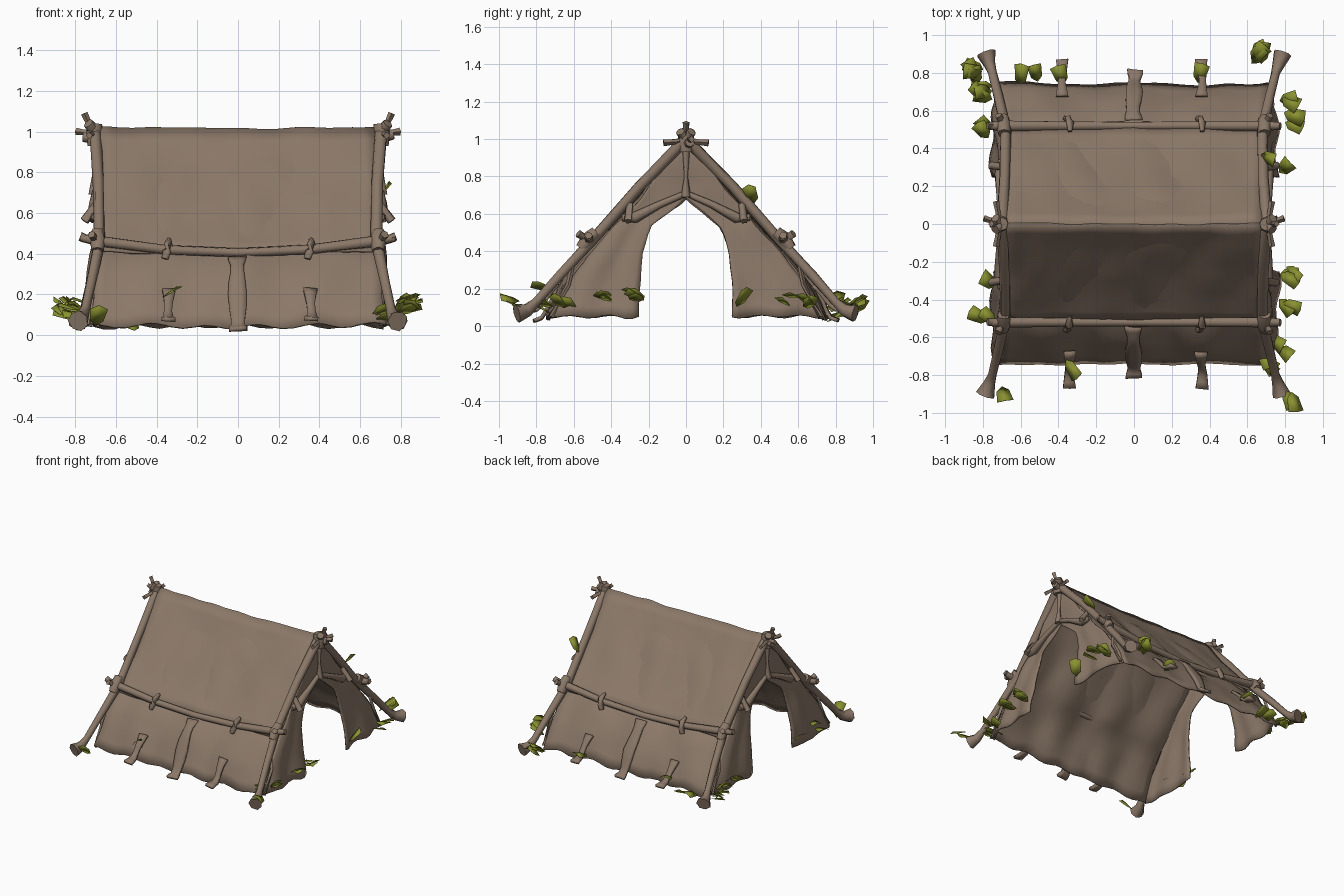
import bpy, bmesh, math, random
from mathutils import Vector, Matrix, noise

if "Cube" in bpy.data.objects:
    bpy.data.objects.remove(bpy.data.objects["Cube"])

random.seed(4)


def material(name, rgb):
    m = bpy.data.materials.new(name)
    m.diffuse_color = (*rgb, 1)
    m.use_nodes = True
    m.node_tree.nodes["Principled BSDF"].inputs["Base Color"].default_value = m.diffuse_color
    return m


BROWN = material("weathered_brown", (0.26, 0.19, 0.14))
GREEN = material("leaf_green", (0.25, 0.28, 0.03))


def finish(name, bm, mat, thick=0, angle=40):
    bmesh.ops.recalc_face_normals(bm, faces=bm.faces)
    me = bpy.data.meshes.new(name)
    bm.to_mesh(me)
    bm.free()
    me.materials.append(mat)
    me.shade_smooth()
    me.set_sharp_from_angle(angle=math.radians(angle))
    ob = bpy.data.objects.new(name, me)
    bpy.context.collection.objects.link(ob)
    if thick:
        mod = ob.modifiers.new("thickness", 'SOLIDIFY')
        mod.thickness = thick
        mod.offset = 0
    return ob


def lerp_path(pts, t):
    """Point at fraction t along a list of evenly weighted points."""
    f = min(max(t, 0), 1) * (len(pts) - 1)
    i = min(int(f), len(pts) - 2)
    return Vector(pts[i]).lerp(Vector(pts[i + 1]), f - i)


def wobble(p, amount, freq=6):
    return noise.noise_vector(Vector(p) * freq) * amount


def sheet(name, func, nu, nv, thick=0.012, rough=0.016):
    """Cloth grid: func(u, v) gives the position."""
    bm = bmesh.new()
    grid = []
    for i in range(nu + 1):
        row = []
        for j in range(nv + 1):
            p = Vector(func(i / nu, j / nv))
            row.append(bm.verts.new(p + wobble(p, rough)))
        grid.append(row)
    for i in range(nu):
        for j in range(nv):
            bm.faces.new((grid[i][j], grid[i + 1][j], grid[i + 1][j + 1], grid[i][j + 1]))
    bmesh.ops.remove_doubles(bm, verts=bm.verts, dist=0.0005)
    return finish(name, bm, BROWN, thick, 50)


def stick(name, pts, radii, sides=7):
    """Rough branch swept through the points."""
    bm = bmesh.new()
    pts = [Vector(p) for p in pts]
    rings = []
    for i, p in enumerate(pts):
        d = (pts[min(i + 1, len(pts) - 1)] - pts[max(i - 1, 0)]).normalized()
        ref = Vector((0, 0, 1)) if abs(d.z) < 0.9 else Vector((1, 0, 0))
        a = d.cross(ref).normalized()
        b = d.cross(a)
        ring = []
        for k in range(sides):
            t = math.tau * k / sides
            r = radii[i] * random.uniform(0.92, 1.08)
            ring.append(bm.verts.new(p + a * r * math.cos(t) + b * r * math.sin(t)))
        rings.append(ring)
    for q, r in zip(rings, rings[1:]):
        for k in range(sides):
            n = (k + 1) % sides
            bm.faces.new((q[k], q[n], r[n], r[k]))
    bm.faces.new(rings[0])
    bm.faces.new(rings[-1])
    return finish(name, bm, BROWN, 0, 75)


# inner cloth runs under the roof, out below the rail and down to the hem
INNER = [(0, .01, .965), (0, .16, .80), (0, .31, .615), (0, .46, .43),
         (0, .57, .34), (0, .66, .20), (0, .74, .045)]
# heights with door-side y and roof-side y of each end wall
WALL = [(.05, .25, .73), (.20, .25, .66), (.40, .23, .50), (.53, .19, .385),
        (.60, .10, .325), (.67, 0, .265), (.80, 0, .155), (.97, 0, .005)]

for s, side in ((-1, "front"), (1, "back")):
    # upper roof cloth
    def roof(u, v, s=s):
        x = -.68 + 1.36 * u
        sag = .008 * math.sin(math.pi * u)
        bow = .018 * math.sin(math.pi * v) * math.sin(math.pi * u)
        fold = .006 * math.sin(x * 14 + v * 4) * math.sin(math.pi * v)
        return (x, s * (.52 * v - bow + fold), 1.02 - .61 * v - sag - bow + fold)
    sheet(side + "_roof_cloth", roof, 24, 10, rough=0.012)

    # inner cloth and skirt with ragged hem
    def skirt(u, v, s=s):
        p = lerp_path(INNER, v)
        x = (-.68 + 1.36 * u) * (1 + .06 * v * v)
        fold = .014 * math.sin(x * 15 + 2 * v) * math.sin(math.pi * v)
        hem = max(0, v - .6) * .03 * math.sin(x * 23 + s)
        return (x, s * (p.y + fold), p.z + hem + fold * .6)
    sheet(side + "_skirt_cloth", skirt, 26, 14, rough=0.018)

    # side rail, sagging in the middle
    rail = [(x, s * .52, .405 + .06 * (x / .7) ** 2) for x in (-.77, -.68, -.35, 0, .35, .68, .77)]
    stick(side + "_side_rail", rail, [.02, .028, .024, .022, .024, .028, .02])

    # ties around the side rail
    for x in (-.34, .36):
        stick(side + "_rail_tie", [(x, s * .49, .47), (x, s * .54, .45), (x - .01, s * .555, .41),
                                   (x - .02, s * .56, .375)], [.012, .022, .022, .018], 5)

    # central hem strap, crumpled and pinched at intervals
    def strap(u, v, s=s):
        p = lerp_path([(0, .55, .38), (0, .605, .33), (0, .69, .20), (0, .765, .05), (0, .82, .03)], v)
        return ((u - .5) * (.075 + .014 * math.cos(v * 13)), s * p.y, p.z)
    sheet(side + "_centre_strap", strap, 3, 10, .02, .016)

    # hem straps with flared pegged ends
    for x in (-.34 if s < 0 else -.38, .36):
        def tab(u, v, s=s, x=x):
            p = lerp_path([(0, .68, .22), (0, .73, .17), (0, .79, .09), (0, .87, .08)], v)
            return (x + (u - .5) * (.035 + .03 * abs(2 * v - 1)), s * p.y, p.z)
        sheet(side + "_hem_tab", tab, 2, 7, .02, .012)

    for e, end in ((-1, "left"), (1, "right")):
        # corner leg pole with flared foot
        stick(f"{side}_{end}_leg_pole",
              [(e * .735, -s * .03, 1.04), (e * .70, 0, 1.0), (e * .685, s * .25, .745),
               (e * .68, s * .50, .46), (e * .72, s * .68, .265), (e * .75, s * .80, .13),
               (e * .765, s * .845, .085), (e * .785, s * .905, .07)],
              [.026, .032, .029, .029, .026, .024, .034, .05])

        # end wall half, beside and above the doorway, rounding into the skirt
        def wall(u, v, s=s, e=e):
            z, a, b = lerp_path(WALL, v)
            low = max(0, 1 - z / .6)
            x = .69 + .02 * low + low * .05 * math.sqrt(max(0, 1 - u ** 3)) + .015 * low * math.sin(u * 11 + s + e)
            return (e * x, s * (a + (b - a) * u), z - .01 * low * math.sin(u * 14))
        sheet(f"{side}_{end}_end_wall", wall, 12, 18, rough=.014)

        # rolled cloth above the doorway
        stick(f"{side}_{end}_door_roll", [(e * .70, 0, .71), (e * .71, s * .14, .65), (e * .71, s * .27, .58),
                                          (e * .70, s * .34, .58)], [.016, .02, .03, .02], 7)

        # binding where leg and rail cross
        c = Vector((e * .69, s * .52, .455))
        stick(f"{side}_{end}_binding", [c + Vector((0, -s * .04, .05)), c + Vector((0, s * .005, .01)),
                                        c + Vector((0, s * .04, -.04))], [.032, .04, .03], 8)
        for d in ((.085, .0, .03), (.03, .055, .04)):
            stick(f"{side}_{end}_binding_end", [c, c + Vector((e * d[0], s * d[1], d[2]))], [.014, .022], 5)
        # loose tie between the lower leg and the cloth
        stick(f"{side}_{end}_lower_tie", [(e * .70, s * .60, .36), (e * .73, s * .63, .22), (e * .73, s * .72, .05)],
              [.012, .014, .012], 4)
        # cloth scrap tied at mid slope
        stick(f"{side}_{end}_wall_tie", [(e * .69, s * .30, .65), (e * .755, s * .31, .56)], [.02, .022], 5)

# ridge pole, gable posts and ridge lashings
stick("ridge_pole", [(-.76, .01, .975), (-.68, 0, .965), (0, 0, .945), (.68, 0, .965), (.76, .02, .985)],
      [.026, .03, .026, .03, .026])
for e, end in ((-1, "left"), (1, "right")):
    stick(end + "_gable_post", [(e * .70, 0, .95), (e * .705, 0, .80), (e * .71, 0, .69)], [.02, .01, .026], 6)
    stick(end + "_ridge_lashing", [(e * .70, 0, 1.04), (e * .705, 0, .99), (e * .705, 0, .93)], [.034, .044, .036], 8)
    c = Vector((e * .71, 0, .99))
    for d in ((.02, .12, -.01), (.02, -.12, -.01), (.085, .03, .01), (.045, .0, .10)):
        v = Vector((e * d[0], d[1], d[2]))
        stick(end + "_lashing_end", [c, c + v * .55, c + v], [.02, .014, .018], 4)

# foliage: x, y, z, number of leaves
SPOTS = [(-.83, .81, .12, 5), (-.82, .70, .12, 4), (-.81, .50, .14, 2), (-.60, .79, .06, 1),
         (-.52, .80, .06, 1), (-.39, .79, .12, 1), (.35, .80, .12, 1), (.68, .90, .12, 4),
         (.83, .67, .13, 2), (.84, .55, .15, 2), (.80, .30, .14, 1), (.71, .35, .69, 1),
         (-.77, -.30, .15, 1), (-.80, -.50, .14, 2), (.82, -.29, .17, 3), (.82, -.42, .14, 2),
         (.78, -.65, .13, 2), (.69, -.74, .09, 3), (.85, -.94, .12, 2), (-.69, -.90, .10, 1),
         (-.33, -.77, .21, 1)]
bm = bmesh.new()
for x, y, z, n in SPOTS:
    for k in range(n):
        spread = .035 if n > 1 else 0
        pos = Vector((x + random.uniform(-spread, spread), y + random.uniform(-spread, spread),
                      z + random.uniform(-.02, .03)))
        L, W = random.uniform(.052, .066), random.uniform(.036, .046)
        # lightly folded leaf widening to a blunt tip, two faces meeting on the midrib
        shape = [(-L, 0, 0), (L, 0, .006), (L * .8, W, -.008), (-L * .5, W * .75, -.004),
                 (L * .8, -W, -.008), (-L * .5, -W * .75, -.004)]
        # lean outwards from the middle of the tent
        out = math.atan2(y if abs(y) > .7 else y * .3, x if abs(x) > .66 else 0)
        rot = (Matrix.Rotation(out + random.uniform(-.9, .9), 3, 'Z')
               @ Matrix.Rotation(random.uniform(-.9, -.2), 3, 'Y')
               @ Matrix.Rotation(random.uniform(-.5, .5), 3, 'X'))
        vs = []
        for q in shape:
            w = pos + rot @ Vector(q)
            w.y = max(-.995, min(.995, w.y))
            vs.append(bm.verts.new((w.x, w.y, max(w.z, .02))))
        bm.faces.new((vs[0], vs[1], vs[2], vs[3]))
        bm.faces.new((vs[1], vs[0], vs[5], vs[4]))
finish("foliage", bm, GREEN, .002, 10)
